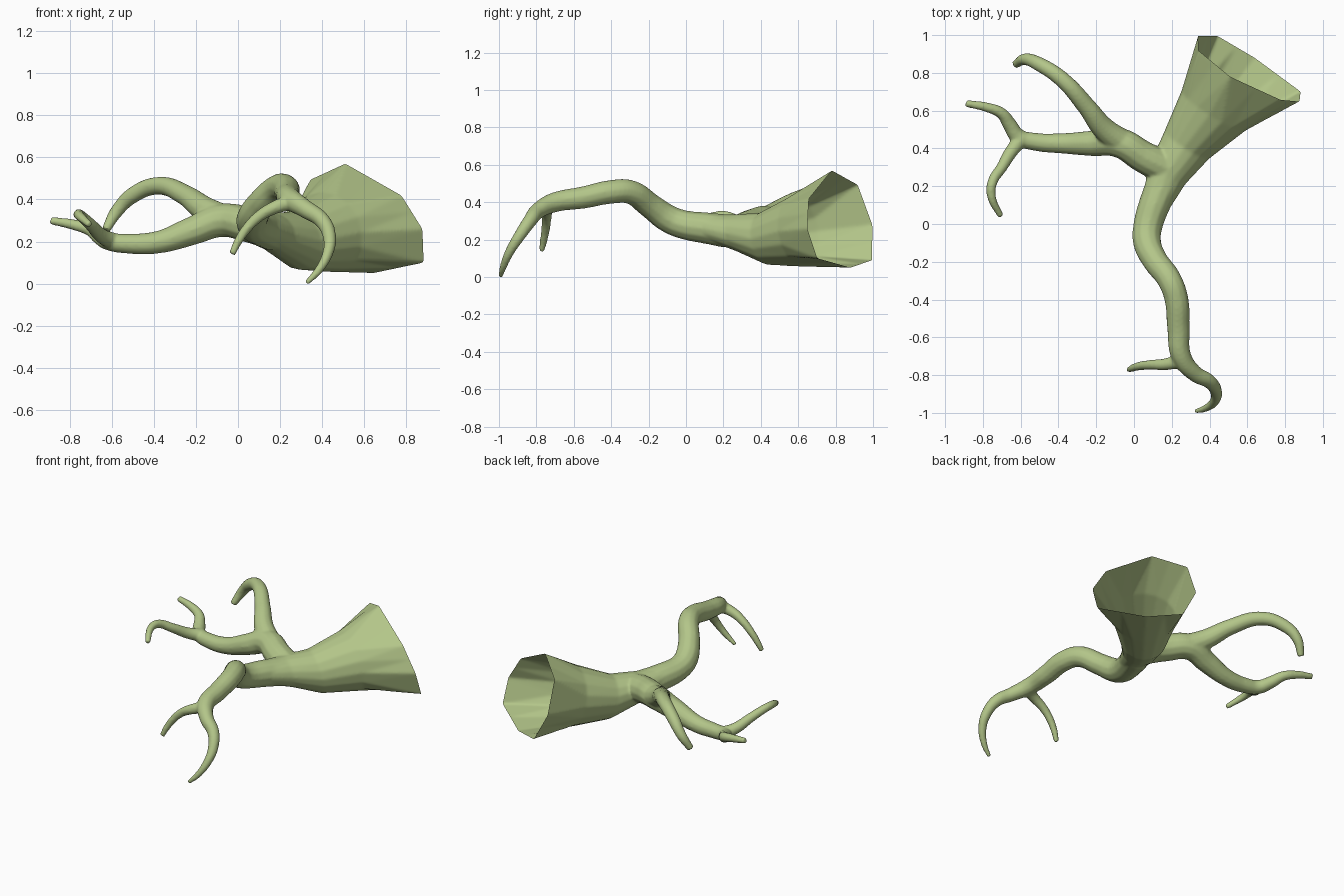
import bpy, bmesh, math
from mathutils import Vector

if "Cube" in bpy.data.objects:
    bpy.data.objects.remove(bpy.data.objects["Cube"])

scene = bpy.context.scene


def make_object(name, mesh):
    obj = bpy.data.objects.new(name, mesh)
    scene.collection.objects.link(obj)
    return obj


def tube(bm, points):
    """Add a tapering tube through (x, y, z, radius) points."""
    cu = bpy.data.curves.new("path", 'CURVE')
    cu.dimensions = '3D'
    cu.bevel_depth = 1.0
    cu.bevel_resolution = 4
    cu.resolution_u = 8
    cu.use_fill_caps = True
    sp = cu.splines.new('BEZIER')
    sp.bezier_points.add(len(points) - 1)
    for bp, (x, y, z, r) in zip(sp.bezier_points, points):
        bp.co = (x, y, z)
        bp.radius = r
        bp.handle_left_type = bp.handle_right_type = 'AUTO'
    obj = make_object("path", cu)
    bpy.context.view_layer.update()
    deps = bpy.context.evaluated_depsgraph_get()
    me = bpy.data.meshes.new_from_object(obj.evaluated_get(deps))
    bm.from_mesh(me)
    bpy.data.objects.remove(obj)


# Octagonal open end of the trunk, counter-clockwise from the right
rim8 = [Vector(p) for p in (
    (.88, .65, .26), (.78, .66, .42), (.51, .78, .57), (.34, .91, .49),
    (.34, 1.0, .28), (.44, .99, .09), (.64, .88, .05), (.88, .70, .10))]
rim = []
for i, p in enumerate(rim8):
    rim += [p, (p + rim8[(i + 1) % 8]) / 2]
side, up = Vector((.84, -.54, 0)), Vector((-.12, -.12, 1))


def ellipse(x, y, z, half_w, half_h):
    c = Vector((x, y, z))
    return [c + side * half_w * math.cos(a * math.pi / 8)
            + up * half_h * math.sin(a * math.pi / 8) for a in range(16)]


# Trunk: flared loft, extended past the rim so it can be cut open there
bm = bmesh.new()
inner = [ellipse(.42, .60, .245, .20, .19), ellipse(.28, .42, .205, .14, .14),
         ellipse(.18, .27, .235, .11, .10), ellipse(.12, .13, .262, .085, .075)]
beyond = [p + (p - q) * .4 for p, q in zip(rim, inner[0])]
rings = [[bm.verts.new(p) for p in ring] for ring in [beyond, rim] + inner]
for a, b in zip(rings, rings[1:]):
    for i in range(16):
        j = (i + 1) % 16
        bm.faces.new((a[i], a[j], b[j], b[i]))
bm.faces.new(rings[0])
bm.faces.new(rings[-1])
bmesh.ops.triangulate(bm, faces=bm.faces[:])
bmesh.ops.recalc_face_normals(bm, faces=bm.faces[:])

# Front branch and its twig
tube(bm, [(.16, .22, .245, .09), (.115, .12, .26, .085), (.07, -.03, .285, .077),
          (.07, -.10, .315, .075), (.11, -.19, .38, .068), (.19, -.30, .455, .065),
          (.225, -.40, .455, .064), (.235, -.55, .425, .060), (.25, -.70, .40, .054),
          (.32, -.79, .355, .044), (.40, -.835, .30, .038), (.435, -.89, .22, .032),
          (.425, -.94, .14, .026), (.38, -.975, .06, .020), (.325, -.992, .003, .013)])
tube(bm, [(.26, -.72, .39, .040), (.17, -.742, .36, .032), (.10, -.745, .32, .027),
          (.04, -.75, .26, .024), (0, -.76, .20, .021), (-.028, -.772, .14, .016)])
# Left branch, lower fork and its two twigs
tube(bm, [(.16, .30, .25, .09), (.05, .355, .28, .085), (-.08, .43, .30, .080),
          (-.22, .427, .25, .068), (-.38, .427, .197, .054), (-.52, .435, .19, .048),
          (-.61, .46, .20, .044), (-.66, .53, .225, .038), (-.70, .585, .255, .031),
          (-.78, .618, .28, .026), (-.89, .638, .30, .019)])
tube(bm, [(-.59, .455, .20, .042), (-.645, .39, .225, .036), (-.70, .30, .28, .030),
          (-.75, .22, .325, .027), (-.755, .15, .325, .024), (-.705, .04, .28, .017)])
# Left branch, upper fork
tube(bm, [(-.05, .42, .295, .075), (-.16, .505, .355, .062), (-.25, .62, .42, .050),
          (-.38, .765, .465, .043), (-.50, .845, .42, .039), (-.575, .872, .345, .032),
          (-.628, .845, .255, .022)])

# Fuse everything into one smooth skin
me = bpy.data.meshes.new("raw")
bm.to_mesh(me)
bm.free()
raw = make_object("raw", me)
rem = raw.modifiers.new("fuse", 'REMESH')
rem.mode = 'VOXEL'
rem.voxel_size = .0075
sm = raw.modifiers.new("soften", 'SMOOTH')
sm.factor = .5
sm.iterations = 10
bpy.context.view_layer.update()
deps = bpy.context.evaluated_depsgraph_get()
skin = bpy.data.meshes.new_from_object(raw.evaluated_get(deps))
bpy.data.objects.remove(raw)

# Cut the trunk open at the rim
bm = bmesh.new()
bm.from_mesh(skin)
normal = (rim8[4] - rim8[0]).cross(rim8[6] - rim8[2]).normalized()
if normal.y < 0:
    normal = -normal
bmesh.ops.bisect_plane(bm, geom=bm.verts[:] + bm.edges[:] + bm.faces[:],
                       plane_co=sum(rim8, Vector()) / 8, plane_no=normal,
                       clear_outer=True)
for f in bm.faces:
    f.smooth = True
bm.to_mesh(skin)
bm.free()
branch = make_object("forked_branch", skin)

mat = bpy.data.materials.new("bark_green")
mat.diffuse_color = (.45, .56, .25, 1)
mat.use_nodes = True
mat.node_tree.nodes["Principled BSDF"].inputs["Base Color"].default_value = mat.diffuse_color
skin.materials.clear()
skin.materials.append(mat)
